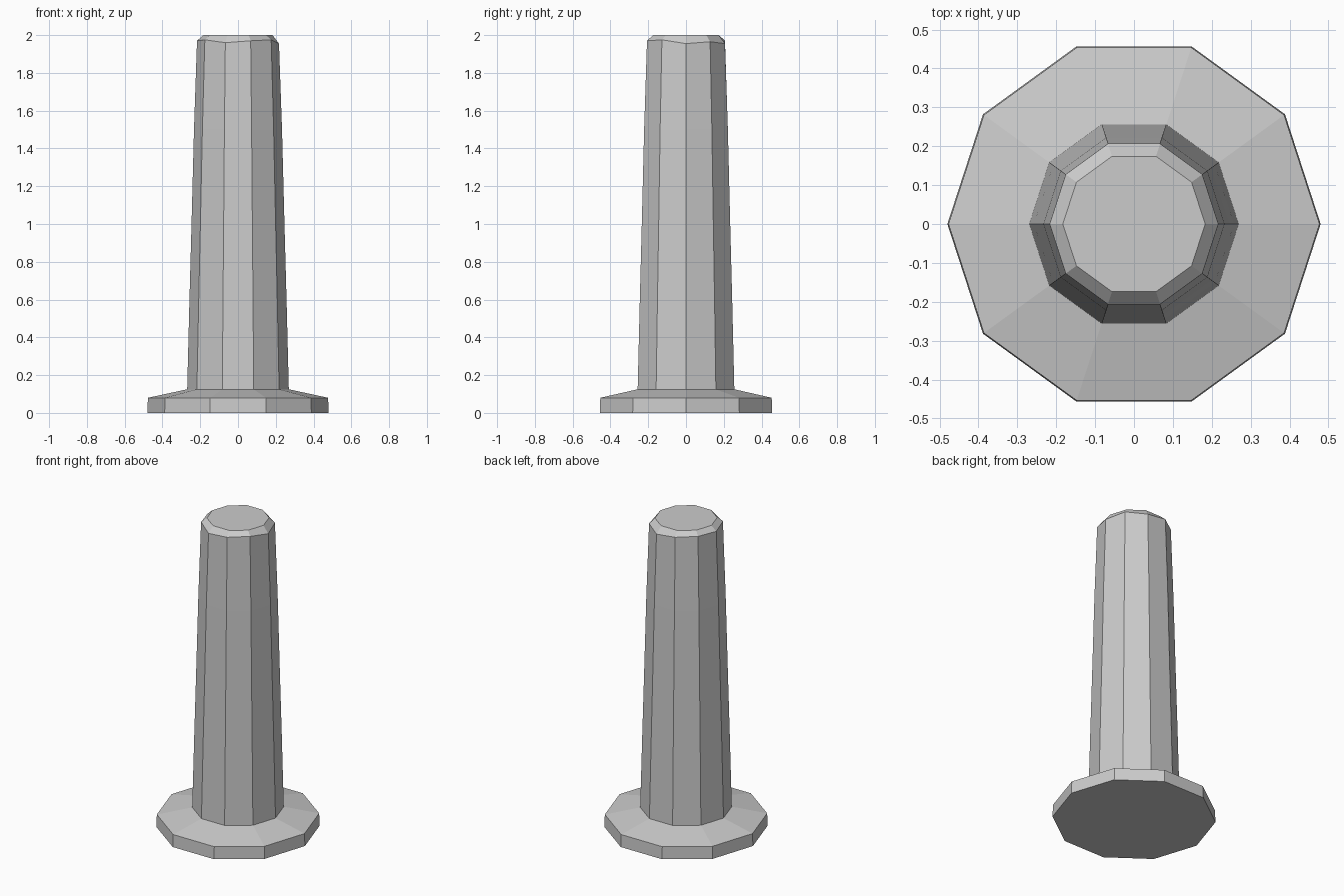
import bpy
import bmesh
from math import cos, sin, tau

cube = bpy.data.objects.get("Cube")
if cube:
    bpy.data.objects.remove(cube, do_unlink=True)

SIDES = 10

# One plain grey material
grey = bpy.data.materials.new("plain grey")
grey.use_nodes = True
colour = (0.6, 0.6, 0.6, 1.0)
grey.diffuse_color = colour
grey.node_tree.nodes["Principled BSDF"].inputs["Base Color"].default_value = colour


def lathe(name, profile, dips=None, dip_ring=None):
    """Ten-sided turned solid from (radius, height) pairs, capped at both ends."""
    bm = bmesh.new()
    rings = []
    for row, (radius, height) in enumerate(profile):
        ring = []
        for i in range(SIDES):
            a = tau * i / SIDES
            drop = dips[i] if row == dip_ring else 0
            ring.append(bm.verts.new((radius * cos(a), radius * sin(a), height - drop)))
        rings.append(ring)
    for low, high in zip(rings, rings[1:]):
        for i in range(SIDES):
            j = (i + 1) % SIDES
            bm.faces.new((low[i], low[j], high[j], high[i]))
    bm.faces.new(rings[0][::-1])
    bm.faces.new(rings[-1])
    mesh = bpy.data.meshes.new(name)
    bm.to_mesh(mesh)
    bm.free()
    mesh.materials.append(grey)
    obj = bpy.data.objects.new(name, mesh)
    bpy.context.collection.objects.link(obj)
    return obj


# Wide foot with a sloping upper side, and tapering post with a chamfered,
# slightly uneven shoulder, in one closed solid
shoulder_dips = [0.02, 0.01, 0.02, 0.005, 0, 0.005, 0, 0.015, 0.005, 0]
lathe("post_with_foot", [
    (0.48, 0), (0.477, 0.08),
    (0.269, 0.125), (0.257, 0.6), (0.246, 1.0), (0.233, 1.5), (0.217, 1.975),
    (0.183, 2.0),
], shoulder_dips, 6)
